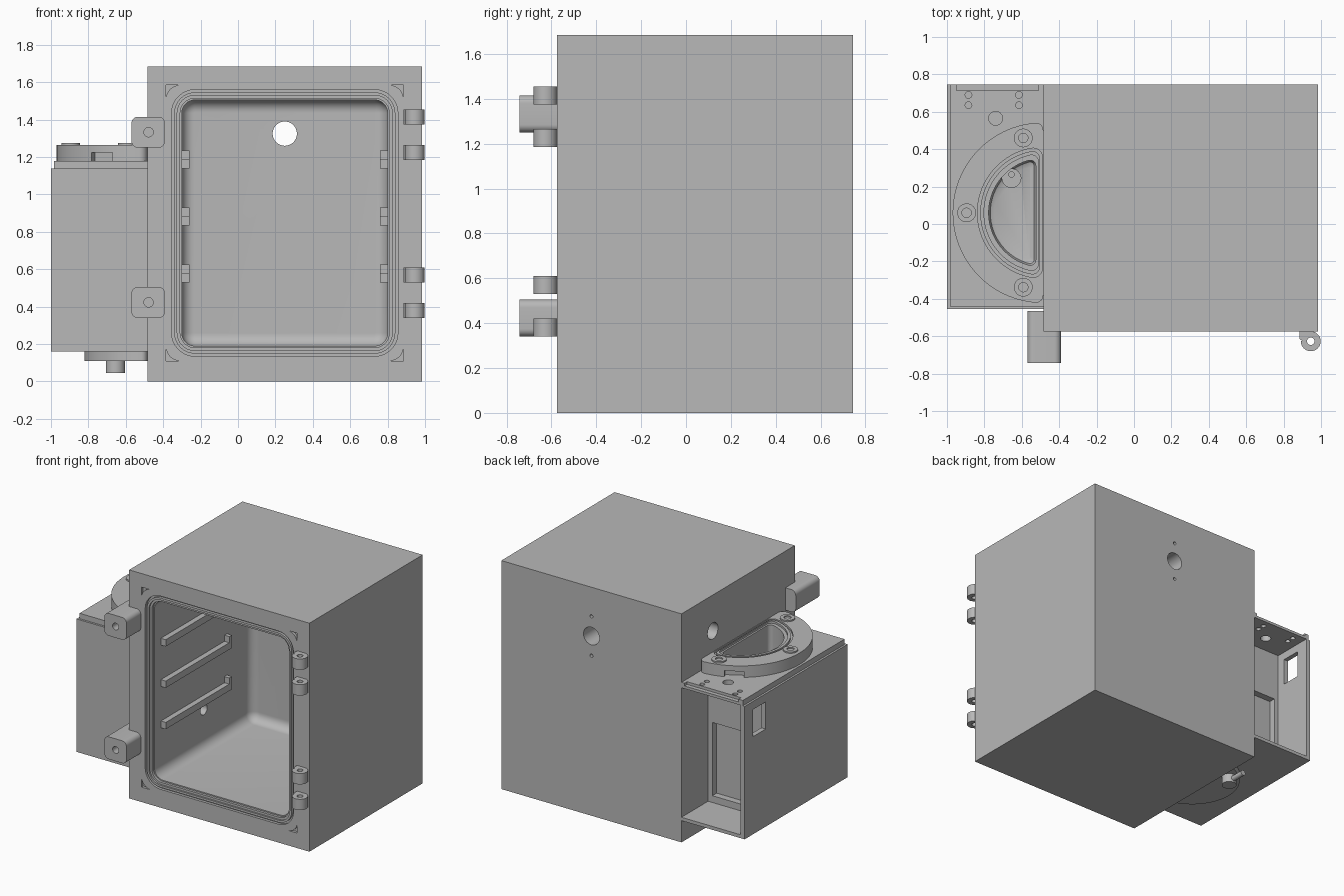
import bpy, bmesh, math

cube = bpy.data.objects.get("Cube")
if cube:
    bpy.data.objects.remove(cube, do_unlink=True)

grey = bpy.data.materials.new("plain grey")
grey.use_nodes = True
COLOUR = (0.48, 0.48, 0.48, 1)
grey.diffuse_color = COLOUR
grey.node_tree.nodes["Principled BSDF"].inputs["Base Color"].default_value = COLOUR

PLACE = {"x": lambda u, v, h: (h, u, v),
         "y": lambda u, v, h: (u, h, v),
         "z": lambda u, v, h: (u, v, h)}


def loft(name, axis, loops):
    """Closed solid through matching 2D outlines at heights along an axis."""
    bm = bmesh.new()
    rows = [[bm.verts.new(PLACE[axis](u, v, h)) for u, v in pts] for pts, h in loops]
    n = len(rows[0])
    for low, high in zip(rows, rows[1:]):
        for i in range(n):
            j = (i + 1) % n
            bm.faces.new((low[i], low[j], high[j], high[i]))
    bm.faces.new(rows[0][::-1])
    bm.faces.new(rows[-1])
    bmesh.ops.recalc_face_normals(bm, faces=bm.faces)
    mesh = bpy.data.meshes.new(name)
    bm.to_mesh(mesh)
    bm.free()
    mesh.materials.append(grey)
    obj = bpy.data.objects.new(name, mesh)
    bpy.context.collection.objects.link(obj)
    return obj


def prism(name, axis, pts, a, b):
    return loft(name, axis, [(pts, a), (pts, b)])


def box(name, x0, x1, y0, y1, z0, z1):
    return prism(name, "z", [(x0, y0), (x1, y0), (x1, y1), (x0, y1)], z0, z1)


def arc(cu, cv, r, a, b, n):
    return [(cu + r * math.cos(a + (b - a) * i / n), cv + r * math.sin(a + (b - a) * i / n))
            for i in range(n + 1)]


def rod(name, axis, u, v, r, a, b, n=32):
    return prism(name, axis, arc(u, v, r, 0, math.tau, n)[:-1], a, b)


def rounded(u0, u1, v0, v1, r, n=8):
    q = math.pi / 2
    centres = [(u1 - r, v1 - r), (u0 + r, v1 - r), (u0 + r, v0 + r), (u1 - r, v0 + r)]
    return [p for k, (u, v) in enumerate(centres) for p in arc(u, v, r, k * q, (k + 1) * q, n)]


def half_disc(r, flat, c):
    """D outline about the port centre, straight side at x = flat, corner radius c."""
    x = flat - c
    dx = x - PORT_X
    dy = math.sqrt((r - c) ** 2 - dx ** 2)
    a = math.atan2(dy, dx)
    return (arc(x, PORT_Y + dy, c, 0, a, 8)
            + arc(PORT_X, PORT_Y, r, a, math.tau - a, 48)[1:-1]
            + arc(x, PORT_Y - dy, c, -a, 0, 8))


def carve(obj, *cutters, keep=False):
    for cutter in cutters:
        mod = obj.modifiers.new("cut", "BOOLEAN")
        mod.operation, mod.solver, mod.object = "DIFFERENCE", "EXACT", cutter
        bpy.context.view_layer.objects.active = obj
        bpy.ops.object.modifier_apply(modifier=mod.name)
        if not keep:
            bpy.data.objects.remove(cutter, do_unlink=True)


PORT_X, PORT_Y = -0.487, 0.06
LEFT, FRONT, BACK = -0.485, -0.575, 0.745
MID_X, MID_Z = 0.25, 0.8475


# Cabinet with its filleted cavity
def opening(g):
    return rounded(-0.30 - g, 0.80 + g, 0.19 - g, 1.505 + g, 0.07 + g)


cabinet = box("cabinet", LEFT, 0.985, FRONT, BACK, 0, 1.685)
F = 0.065
layers = [(opening(0.025), FRONT - 0.03), (opening(0.025), FRONT + 0.012),
          (opening(0.009), FRONT + 0.012), (opening(0.009), FRONT + 0.03),
          (opening(0), FRONT + 0.03)]
for i in range(9):
    t = i / 8 * math.pi / 2
    layers.append((opening(-F * (1 - math.cos(t))), 0.585 - F + F * math.sin(t)))
carve(cabinet, loft("cavity", "y", layers))

# Seal groove around the opening
groove = prism("groove", "y", opening(0.055), FRONT - 0.03, FRONT + 0.02)
carve(groove, prism("groove_core", "y", opening(0.041), FRONT - 0.05, FRONT + 0.05))
carve(cabinet, groove)

# Corner pockets on the front face
for sx in (-1, 1):
    for sz in (-1, 1):
        pts = [(0.635, 0.7375)] + arc(0.56, 0.6625, 0.075, 0, math.pi / 2, 8)
        pts = [(MID_X + sx * u, MID_Z + sz * v) for u, v in pts]
        carve(cabinet, prism("pocket", "y", pts, FRONT - 0.03, FRONT + 0.02))

# Holes in the back and side walls
carve(cabinet, rod("hole", "y", MID_X, 1.325, 0.065, 0.5, 0.8),
      rod("hole", "y", MID_X, 1.47, 0.012, 0.69, 0.8, 16),
      rod("hole", "y", MID_X, 1.18, 0.012, 0.69, 0.8, 16),
      rod("hole", "x", 0.38, 1.42, 0.06, -0.6, -0.2))
drain = rod("drain", "x", 0.03, 0.475, 0.04, -0.58, -0.28)
carve(cabinet, drain, keep=True)

# Shelf rails with a stop at the rear
for z in (0.53, 0.835, 1.14):
    for side, s in (("right", -1), ("left", 1)):
        xs = sorted((MID_X + s * 0.51, MID_X + s * 0.555))
        profile = [(-0.47, z), (0.30, z), (0.30, z + 0.095), (0.27, z + 0.095),
                   (0.27, z + 0.05), (-0.47, z + 0.05)]
        prism(side + "_shelf_rail", "x", profile, *xs)

# Latch blocks wrapping the front right edge
for z in (0.34, 1.25):
    latch = prism("latch_block", "y", rounded(-0.57, -0.39, z, z + 0.165, 0.035), -0.743, -0.465)
    carve(latch, rod("hole", "y", -0.478, z + 0.083, 0.025, -0.8, -0.62),
          box("corner_clearance", LEFT, -0.3, FRONT, -0.4, z - 0.1, z + 0.3))

# Hinge knuckles
for z in (0.34, 0.53, 1.185, 1.375):
    outline = [(0.885, FRONT), (0.885, -0.615), (0.9, -0.625)]
    outline += arc(0.945, -0.627, 0.053, math.pi, 2.4 * math.pi, 28) + [(0.96, FRONT)]
    knuckle = prism("hinge_knuckle", "z", outline, z, z + 0.08)
    carve(knuckle, rod("pin_hole", "z", 0.945, -0.627, 0.02, z - 0.1, z + 0.2, 20))

# Side housing with an open rear bay, lid and port flange
housing = box("side_housing", -1, LEFT, -0.455, BACK, 0.16, 1.14)
carve(housing, box("rear_bay", -0.965, -0.4, 0.435, 0.9, 0.185, 1.2),
      box("side_window", -1.1, -0.9, 0.50, 0.65, 0.88, 1.08),
      box("panel_recess", -0.93, -0.52, 0.385, 0.5, 0.235, 0.775))
carve(housing, drain)

lid = box("housing_lid", -0.985, LEFT, -0.44, BACK, 1.14, 1.18)
carve(lid, box("rear_rebate", -0.95, -0.51, 0.715, 0.8, 1.16, 1.3),
      rod("lid_hole", "z", -0.74, 0.565, 0.037, 1, 1.3))
for x in (-0.885, -0.615):
    for y in (0.635, 0.69):
        carve(lid, rod("lid_hole", "z", x, y, 0.018, 1, 1.3, 16))

flange = prism("port_flange", "z", half_disc(0.4825, LEFT, 0.04), 1.18, 1.265)
for s in (-1, 1):
    a = math.radians(180 + s * 60)
    d, w = (math.cos(a), math.sin(a)), (-math.sin(a), math.cos(a))
    pts = [(PORT_X + d[0] * r + w[0] * t, PORT_Y + d[1] * r + w[1] * t)
           for r, t in ((0.445, -0.065), (0.55, -0.065), (0.55, 0.065), (0.445, 0.065))]
    carve(flange, prism("notch", "z", pts, 1.1, 1.225))
ring = prism("ring", "z", half_disc(0.35, -0.489, 0.05), 1.25, 1.3)
carve(ring, prism("ring_core", "z", half_disc(0.335, -0.503, 0.04), 1.2, 1.4))
carve(flange, ring)

# D-shaped chamber sunk through flange, lid and housing
rim, wall = half_disc(0.315, -0.512, 0.035), half_disc(0.29, -0.525, 0.03)
layers = [(rim, 1.3), (rim, 1.25), (wall, 1.25), (wall, 0.23),
          (half_disc(0.281, -0.534, 0.022), 0.209), (half_disc(0.26, -0.555, 0.012), 0.2)]
chamber = loft("chamber", "z", layers)
for part in (flange, lid, housing):
    carve(part, chamber, keep=True)
bpy.data.objects.remove(chamber, do_unlink=True)
carve(housing, rod("sump", "z", -0.655, 0.245, 0.05, 0.185, 0.25),
      rod("sump_hole", "z", -0.655, 0.265, 0.015, 0.1, 0.25, 16))

# Raised screw bosses on the flange
for x, y in ((-0.895, 0.06), (-0.592, 0.46), (-0.592, -0.338)):
    boss = rod("screw_boss", "z", x, y, 0.05, 1.26, 1.275)
    carve(boss, rod("screw_hole", "z", x, y, 0.025, 1.266, 1.4, 20))

# Chamber base and drain fitting underneath
prism("chamber_base", "z", half_disc(0.335, LEFT, 0.03), 0.11, 0.16)
rod("drain_fitting", "z", -0.655, 0.265, 0.052, 0.045, 0.11)
rod("drain_spout", "y", -0.655, 0.077, 0.02, 0.265, 0.42, 20)

# Smooth the round walls and keep edges crisp
bpy.ops.object.select_all(action="DESELECT")
for obj in bpy.context.scene.objects:
    if obj.type == "MESH" and obj.data.materials and obj.data.materials[0] == grey:
        obj.select_set(True)
        bpy.context.view_layer.objects.active = obj
bpy.ops.object.shade_smooth_by_angle(angle=math.radians(32))
